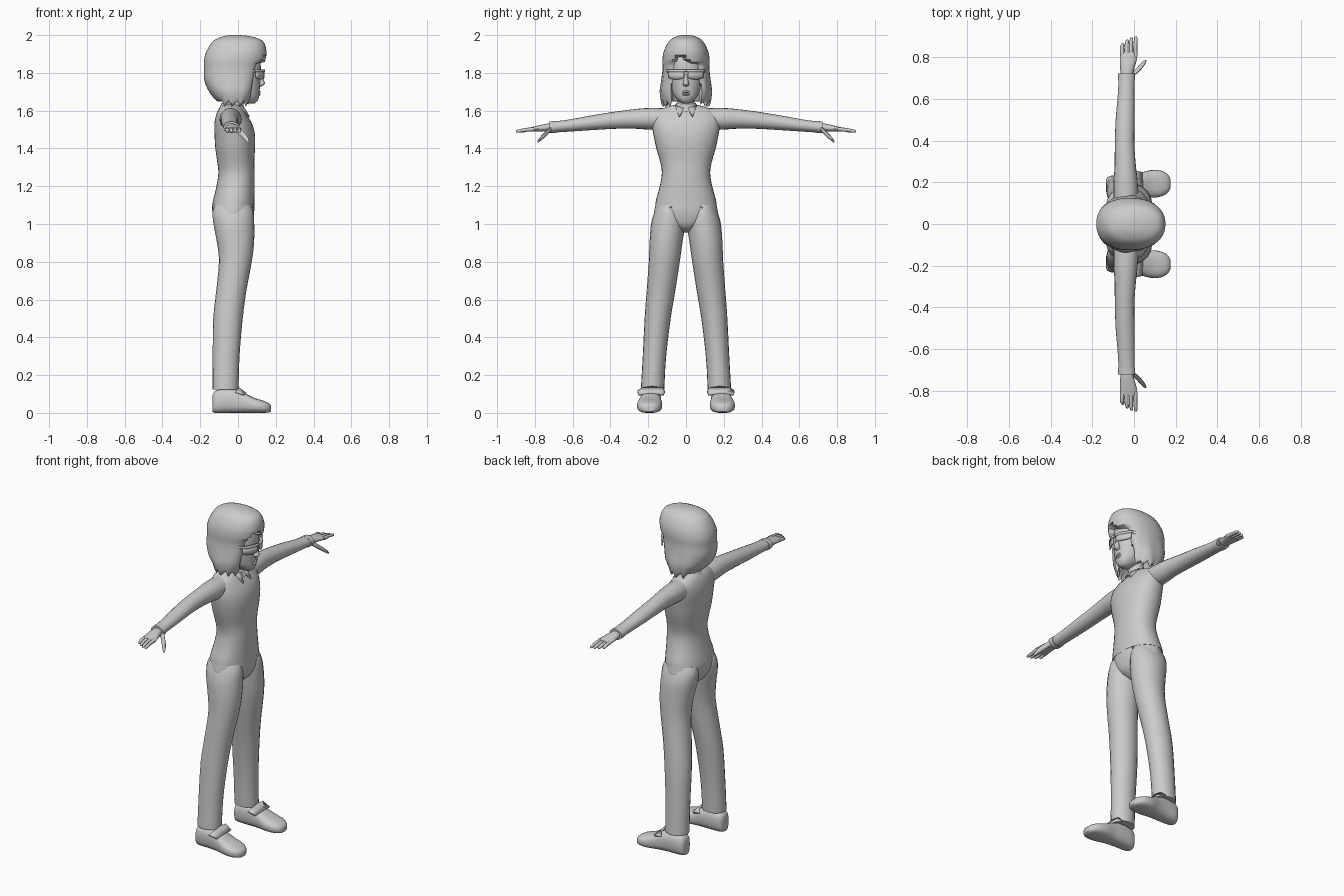
import bpy, bmesh, math
from mathutils import Vector

GREY = bpy.data.materials.new("plain grey")
GREY.diffuse_color = (0.6, 0.6, 0.6, 1)


def finish(name, bm, mirror=False, thick=0, angle=50):
    bmesh.ops.recalc_face_normals(bm, faces=bm.faces)
    me = bpy.data.meshes.new(name)
    bm.to_mesh(me)
    bm.free()
    me.shade_smooth()
    me.set_sharp_from_angle(angle=math.radians(angle))
    me.materials.append(GREY)
    ob = bpy.data.objects.new(name, me)
    bpy.context.collection.objects.link(ob)
    if thick:
        mod = ob.modifiers.new("thickness", 'SOLIDIFY')
        mod.thickness, mod.offset = thick, 0
    if mirror:
        mod = ob.modifiers.new("mirror", 'MIRROR')
        mod.use_axis = (False, True, False)
        mod.use_clip = False
        mod.use_mirror_merge = False
    return ob


def spline(rows, k):
    """Catmull-Rom interpolation of the station rows."""
    out = []
    for i in range(len(rows) - 1):
        a, b, c, d = (rows[max(0, min(len(rows) - 1, i + j))] for j in (-1, 0, 1, 2))
        for s in range(k):
            t = s / k
            out.append([q + 0.5 * t * (r - p + t * (2 * p - 5 * q + 4 * r - w + t * (3 * (q - r) + w - p)))
                        for p, q, r, w in zip(a, b, c, d)])
    return out + [list(rows[-1])]


def loft(name, axis, rows, n=20, k=3, power=2.0, shape=None, **kw):
    """Skin of superellipse rings; a row is position, two centres, two radii."""
    bm = bmesh.new()
    rings = []
    for t, a, b, ra, rb in spline(rows, k):
        ring = []
        for i in range(n):
            c, s = math.cos(2 * math.pi * i / n), math.sin(2 * math.pi * i / n)
            u = a + ra * math.copysign(abs(c) ** (2 / power), c)
            v = b + rb * math.copysign(abs(s) ** (2 / power), s)
            co = {'x': (t, u, v), 'y': (u, t, v), 'z': (u, v, t)}[axis]
            ring.append(bm.verts.new(shape(Vector(co), i) if shape else co))
        rings.append(ring)
    for lo, hi in zip(rings, rings[1:]):
        for i in range(n):
            j = (i + 1) % n
            bm.faces.new((lo[i], lo[j], hi[j], hi[i]))
    bm.faces.new(rings[0])
    bm.faces.new(rings[-1])
    return finish(name, bm, **kw)


def plate(name, points, thick, mirror=True):
    bm = bmesh.new()
    bm.faces.new([bm.verts.new(p) for p in points])
    return finish(name, bm, mirror, thick)


# shirt body
loft("shirt", 'z', [
    (1.10, -.025, 0, .112, .163), (1.13, -.022, 0, .109, .158), (1.20, -.013, 0, .101, .139),
    (1.27, -.008, 0, .096, .128), (1.33, -.012, 0, .098, .137), (1.40, -.015, 0, .105, .157),
    (1.47, -.017, 0, .107, .172), (1.53, -.025, 0, .100, .180), (1.58, -.035, 0, .080, .172),
    (1.612, -.038, 0, .062, .125), (1.632, -.035, 0, .045, .055)], n=32, power=2.2)

# sleeves and cuffs
loft("sleeve", 'y', [
    (.10, -.038, 1.555, .060, .058), (.20, -.040, 1.557, .058, .057), (.28, -.042, 1.556, .051, .051),
    (.38, -.045, 1.549, .047, .045), (.50, -.043, 1.536, .045, .039), (.62, -.038, 1.521, .040, .032),
    (.715, -.035, 1.512, .038, .029)], mirror=True)
loft("cuff", 'y', [(.690, -.036, 1.513, .041, .032), (.722, -.035, 1.512, .041, .031)], k=1, mirror=True)

# hands
loft("palm", 'y', [
    (.70, -.035, 1.512, .026, .022), (.74, -.033, 1.510, .033, .021),
    (.79, -.027, 1.504, .041, .016), (.825, -.025, 1.500, .040, .011)], n=14, mirror=True)
for i, tip in enumerate((.868, .885, .895, .900)):
    x = -.056 + .021 * i
    loft("finger_%d" % (i + 1), 'y', [
        (.805, x, 1.502, .0105, .011), (.85, x - .001, 1.498, .010, .010),
        (tip - .008, x + .002, 1.491, .008, .008), (tip, x + .002, 1.489, .003, .003)], n=8, k=2, mirror=True)
loft("thumb", 'y', [
    (.715, -.008, 1.505, .015, .015), (.75, .028, 1.470, .014, .014),
    (.775, .047, 1.447, .011, .011), (.787, .055, 1.434, .004, .004)], n=8, k=2, mirror=True)

# trousers
loft("trouser_seat", 'z', [
    (.955, -.02, 0, .040, .030), (.985, -.022, 0, .085, .085), (1.03, -.024, 0, .104, .165),
    (1.08, -.025, 0, .112, .166), (1.12, -.024, 0, .109, .157)], n=28)
loft("trouser_leg", 'z', [
    (.125, -.066, .177, .069, .062), (.30, -.063, .167, .071, .062), (.50, -.053, .150, .078, .069),
    (.65, -.035, .132, .080, .076), (.80, -.014, .115, .087, .082), (.90, -.013, .106, .098, .087),
    (1.00, -.022, .095, .108, .090), (1.06, -.026, .090, .108, .078), (1.10, -.026, .085, .095, .065)],
    mirror=True)
# front pocket welts
plate("pocket_welt", [(.074, .085, 1.085), (.078, .075, 1.092), (.050, .137, 1.035), (.044, .142, 1.03)], .008)

# shoes with a raised tongue
loft("shoe", 'x', [
    (-.135, .185, .050, .028, .045), (-.115, .185, .060, .046, .060), (-.04, .185, .064, .052, .064),
    (.02, .188, .056, .056, .056), (.08, .192, .041, .066, .041), (.13, .194, .033, .062, .033),
    (.162, .194, .027, .044, .025), (.175, .194, .023, .022, .015)], n=24, power=2.7, mirror=True)
plate("shoe_tongue", [(-.012, .112, .112), (.002, .125, .130), (.004, .180, .138), (.002, .235, .130),
                      (-.012, .258, .112), (.035, .250, .096), (.040, .185, .102), (.035, .118, .096)], .012)

# neck and collar
loft("neck", 'z', [(1.58, -.03, 0, .048, .050), (1.62, -.018, 0, .045, .045), (1.70, -.005, 0, .048, .045)], n=16)
loft("collar", 'z', [(1.592, -.032, 0, .080, .085), (1.618, -.032, 0, .064, .063), (1.640, -.032, 0, .056, .052)], n=20)
plate("collar_wing", [(.006, .056, 1.625), (.030, .010, 1.612), (.060, .036, 1.566)], .01)

# head
loft("head", 'z', [
    (1.638, .065, 0, .022, .020), (1.648, .060, 0, .040, .035), (1.67, .045, 0, .066, .056),
    (1.70, .030, 0, .084, .073), (1.76, .020, 0, .098, .086), (1.83, .015, 0, .106, .090),
    (1.88, .005, 0, .105, .088), (1.92, -.01, 0, .080, .070)], n=28, power=2.2)
loft("nose", 'z', [
    (1.728, .115, 0, .010, .008), (1.738, .119, 0, .020, .018), (1.748, .121, 0, .021, .015),
    (1.785, .115, 0, .011, .008), (1.80, .111, 0, .006, .006)], n=10)
for nm, z in (("upper_lip", 1.700), ("lower_lip", 1.687)):
    loft(nm, 'y', [(-.032, .094, z, .002, .001), (-.018, .107, z, .007, .005), (0, .112, z, .008, .007),
                   (.018, .107, z, .007, .005), (.032, .094, z, .002, .001)], n=8)


# wrap-round glasses
def curved_band(name, y0, y1, low, high, thick):
    bm = bmesh.new()
    cols = []
    for i in range(9):
        t = i / 8
        y = y0 + (y1 - y0) * t
        x = .137 - 5.0 * y * y
        drop = (2 * t - 1) ** 4 * (high - low) * .25
        cols.append([bm.verts.new((x, y, z)) for z in (low + drop, (low + high) / 2, high)])
    for a, b in zip(cols, cols[1:]):
        for j in range(2):
            bm.faces.new((a[j], b[j], b[j + 1], a[j + 1]))
    finish(name, bm, True, thick)


curved_band("lens", .010, .092, 1.766, 1.806, .006)
curved_band("glasses_frame", 0, .098, 1.804, 1.817, .012)
plate("glasses_temple", [(.09, .097, 1.802), (.09, .097, 1.816), (0, .097, 1.816), (0, .097, 1.802)], .008)


# hair: full crown, open around the face, ragged tips at the bottom
def hair_shape(co, i):
    x, y, z = co
    hairline = 1.85 + .04 * math.exp(-((y + .03) / .03) ** 2)
    if z < hairline:
        edge = .06 + .035 * max(0, min(1, (z - 1.65) / .2))
        x = min(x, edge)
        if z < 1.69 and x > -.08 and abs(y) > .07:
            z -= (0, .028, .012)[i % 3] * (1.69 - z) / .04
        if x > 0 and abs(y) < .075 and z < 1.74:
            x, z = min(x, .04), 1.74
    # soft wave along the locks
    y *= 1 + .025 * math.sin(9 * math.atan2(y, x)) * max(0, min(1, (1.85 - z) / .15))
    return Vector((x, y, z))


loft("hair", 'z', [
    (2.0, -.015, 0, .025, .020), (1.993, -.005, 0, .075, .050), (1.97, .000, 0, .130, .088),
    (1.92, -.007, 0, .157, .116), (1.87, -.017, 0, .163, .125), (1.82, -.025, 0, .155, .124),
    (1.76, -.030, 0, .148, .130), (1.70, -.028, 0, .125, .137), (1.655, -.024, 0, .092, .126),
    (1.66, -.024, 0, .080, .105), (1.74, -.020, 0, .060, .065)], n=42, k=4, power=2.25, shape=hair_shape)
